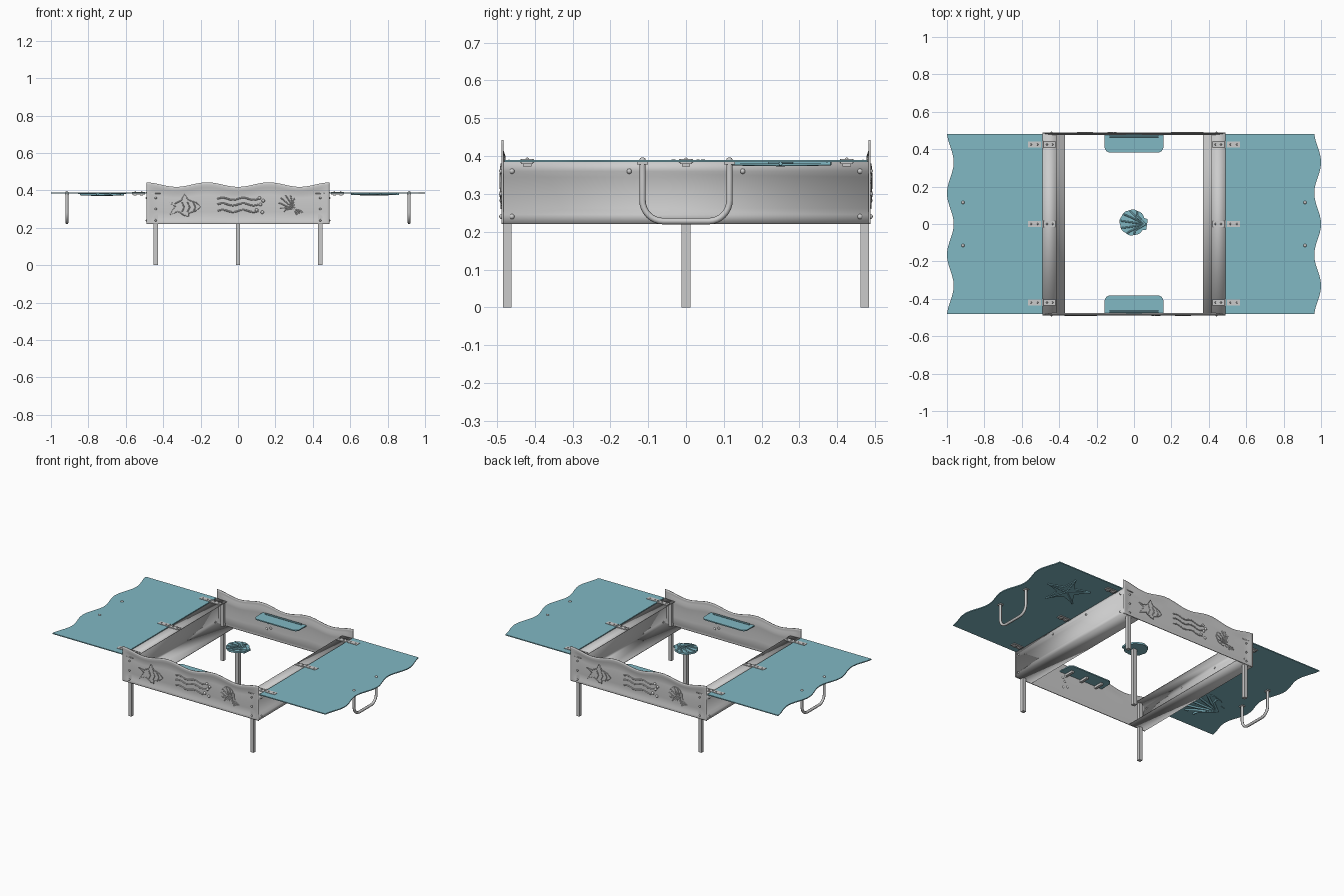
import bpy, bmesh
from math import sin, cos, pi, radians
from mathutils import Matrix, Vector

if "Cube" in bpy.data.objects:
    bpy.data.objects.remove(bpy.data.objects["Cube"])

teal = bpy.data.materials.new("teal")
teal.diffuse_color = (0.22, 0.48, 0.55, 1)
teal.use_nodes = True
teal.node_tree.nodes["Principled BSDF"].inputs["Base Color"].default_value = teal.diffuse_color
I = Matrix.Identity(4)
WAVE = 2 * pi / 0.33


def finish(name, bm, mat=None, m=I, smooth=True):
    bmesh.ops.transform(bm, matrix=m, verts=bm.verts)
    bmesh.ops.recalc_face_normals(bm, faces=bm.faces)
    me = bpy.data.meshes.new(name)
    bm.to_mesh(me)
    bm.free()
    ob = bpy.data.objects.new(name, me)
    bpy.context.collection.objects.link(ob)
    if mat:
        me.materials.append(mat)
    if smooth:
        me.shade_smooth()
        me.set_sharp_from_angle(angle=radians(35))
    return ob


def boxes(name, items, mat=None):
    bm = bmesh.new()
    for c, s in items:
        bmesh.ops.create_cube(bm, size=1, matrix=Matrix.Translation(c) @ Matrix.Diagonal((*s, 1)))
    return finish(name, bm, mat, smooth=False)


def domes(name, points, r):
    bm = bmesh.new()
    for p in points:
        bmesh.ops.create_uvsphere(bm, u_segments=12, v_segments=8, radius=r, matrix=Matrix.Translation(p))
    return finish(name, bm)


def plate(name, pts, z0, z1, mat=None, m=I):
    bm = bmesh.new()
    f = bm.faces.new([bm.verts.new((x, y, z0)) for x, y in pts])
    r = bmesh.ops.extrude_face_region(bm, geom=[f])
    for v in r["geom"]:
        if isinstance(v, bmesh.types.BMVert):
            v.co.z = z1
    return finish(name, bm, mat, m)


def tubes(name, paths, r, mat=None, m=I, cyclic=False):
    cu = bpy.data.curves.new(name, 'CURVE')
    cu.dimensions = '3D'
    cu.bevel_depth, cu.bevel_resolution, cu.use_fill_caps = r, 2, True
    for path in paths:
        s = cu.splines.new('POLY')
        s.points.add(len(path) - 1)
        for p, q in zip(s.points, path):
            p.co = (*(m @ Vector(q)), 1)
        s.use_cyclic_u = cyclic
    tmp = bpy.data.objects.new(name, cu)
    bpy.context.collection.objects.link(tmp)
    me = bpy.data.meshes.new_from_object(tmp.evaluated_get(bpy.context.evaluated_depsgraph_get()))
    bpy.data.objects.remove(tmp)
    ob = bpy.data.objects.new(name, me)
    bpy.context.collection.objects.link(ob)
    me.materials.clear()
    if mat:
        me.materials.append(mat)
    me.shade_smooth()
    return ob


def shell(name, R, h, mat, m):
    # scalloped fan opening to +x, with two ears at the hinge
    pts = []
    for i in range(91):
        a = radians(-150 + 300 * i / 90)
        r = R * (0.95 + 0.05 * abs(cos(a * 4.2)))
        pts.append((r * cos(a), r * sin(a)))
    pts += [(-1.12 * R, 0.4 * R), (-1.12 * R, -0.4 * R)]
    plate(name, pts, 0, h, mat, m)
    ribs = [[(-R, 0, h), (-0.2 * R + 0.55 * R * cos(a) * .6, 0.6 * R * sin(a), h * 1.4),
             (0.93 * R * cos(a), 0.93 * R * sin(a), h)]
            for a in [radians(d) for d in range(-105, 106, 35)]]
    tubes(name + "_ribs", ribs, R * 0.06, mat, m)


# wavy-topped front and back panels, gently pressed in the middle
def end_panel(name, side):
    bm = bmesh.new()
    prof = [(0, 0), (.03, 0), (.08, 0), (.14, .006), (.3, .003), (.5, .004), (.7, .003),
            (.8, .006), (.88, 0), (.95, 0), (1, 0)]
    rows = []
    n = 72
    for i in range(n + 1):
        x = -0.49 + 0.98 * i / n
        top = 0.431 - 0.012 * cos(WAVE * x)
        fade = min(1, max(0, (0.49 - abs(x) - 0.012) / 0.035))
        rows.append([bm.verts.new((x, -0.488 + d * fade, 0.22 + (top - 0.22) * t)) for t, d in prof])
    for a, b in zip(rows, rows[1:]):
        for j in range(len(prof) - 1):
            bm.faces.new((a[j], b[j], b[j + 1], a[j + 1]))
    m = Matrix.Rotation(pi if side > 0 else 0, 4, 'Z')
    ob = finish(name, bm, None, m)
    mod = ob.modifiers.new("thickness", 'SOLIDIFY')
    mod.thickness = 0.005

    # sea reliefs: fish, waves, bubbles, fan with stem
    w = m @ Matrix.Translation((0, -0.483, 0)) @ Matrix.Rotation(pi / 2, 4, 'X')
    fish = [(-.37, .335), (-.335, .315), (-.365, .27), (-.32, .288), (-.29, .268), (-.265, .262),
            (-.265, .278), (-.225, .292), (-.2, .313), (-.225, .335), (-.265, .348),
            (-.285, .378), (-.305, .345), (-.335, .33)]
    plate(name + "_fish", fish, 0, 0.006, None, w)
    tubes(name + "_fish_edge", [[(x, y, .005) for x, y in fish]], 0.003, None, w, True)
    tubes(name + "_fish_stripes", [[(x, .338, .006), (x + .012, .31, .006), (x, .285, .006)]
                                   for x in (-.3, -.27, -.24)], 0.003, None, w)
    tubes(name + "_waves", [[(-.11 + .22 * i / 24, z + .006 * sin(i * pi / 6), .002) for i in range(25)]
                            for z in (.29, .325, .355)], 0.004, None, w)
    domes(name + "_bubbles", [w @ Vector((x, z, .001)) for x, z in
                              [(.1, .295), (.13, .283), (.12, .325), (.135, .345), (.115, .36)]], 0.009)
    shell(name + "_shell", 0.05, 0.005, None,
          w @ Matrix.Translation((.265, .33, 0)) @ Matrix.Rotation(radians(140), 4, 'Z'))
    tubes(name + "_tentacles", [[(.29 + k, .305 - k / 3, .003), (.305 + k, .29, .003), (.315 + k, .27 + k / 3, .003)]
                                for k in (0, .015, .03)], 0.004, None, w)


end_panel("front_panel", -1)
end_panel("back_panel", 1)

U = [(0.915, -0.115, 0.385)]
for k in range(2):
    for i in range(9):
        a = pi + (k * pi / 2) + i * pi / 16
        U.append((0.915, (0.06 if k else -0.06) + 0.055 * cos(a), 0.285 + 0.055 * sin(a)))
U.append((0.915, 0.115, 0.385))
U = [(x, y, z if z > .38 else z - .002) for x, y, z in U]

for s, side in ((1, "right"), (-1, "left")):
    # pressed side panel with top and bottom flanges
    prof = [(.415, .384), (.487, .384), (.487, .36), (.48, .345), (.48, .262), (.487, .245), (.487, .222), (.37, .222)]
    bm = bmesh.new()
    ends = [[bm.verts.new((s * x, y, z)) for x, z in prof] for y in (-.486, .486)]
    for j in range(len(prof) - 1):
        bm.faces.new((ends[0][j], ends[1][j], ends[1][j + 1], ends[0][j + 1]))
    ob = finish(side + "_side_panel", bm)
    mod = ob.modifiers.new("thickness", 'SOLIDIFY')
    mod.thickness, mod.offset = 0.004, 0
    domes(side + "_side_bolts", [(s * .487, y, z) for y, z in
                                 [(-.46, .24), (.46, .24), (-.46, .36), (.46, .36), (-.15, .36), (.15, .36)]], 0.007)

    # fold-out lid with interlocking wavy outer edge
    edge = [(s * (.982 + s * .018 * cos(WAVE * y)), y) for y in [-.48 + .96 * i / 64 for i in range(65)]]
    plate(side + "_lid", [(s * .49, -.48)] + edge + [(s * .49, .48)], 0.384, 0.390, teal)

    # lid handle with end bolts
    mx = Matrix.Diagonal((s, 1, 1, 1))
    low = [(x, y, z - .0) for x, y, z in U]
    tubes(side + "_lid_handle", [[(x, y, .228 + (z - .228) if z > .35 else max(.228, z)) for x, y, z in
                                  [low[0]] + [(p[0], p[1], p[2]) for p in low[1:-1]] + [low[-1]]]], 0.0085, None, mx)
    domes(side + "_handle_bolts", [(s * .915, y, .388) for y in (-.115, .115)], 0.009)
    boxes(side + "_handle_feet", [((s * .915, y, .381), (.022, .028, .006)) for y in (-.115, .115)])

    # three hinges
    items = []
    for y in (-.42, 0, .425):
        items += [((s * .453, y, .388), (.066, .032, .004)), ((s * .533, y, .382), (.07, .032, .006)),
                  ((s * .533, y, .391), (.07, .032, .003)),
                  ((s * .515, y, .376), (.016, .022, .008)), ((s * .55, y, .376), (.016, .022, .008))]
    boxes(side + "_hinge_plates", items)
    tubes(side + "_hinge_pins", [[(s * .489, y - .018, .388), (s * .489, y + .018, .388)]
                                 for y in (-.42, 0, .425)], 0.005)
    domes(side + "_hinge_screws", [(s * x, y, .391) for y in (-.42, 0, .425) for x in (.435, .465, .515, .55)], 0.005)

# corner legs
for sx, nx in ((-1, "left"), (1, "right")):
    for sy, ny in ((-1, "front"), (1, "back")):
        boxes(f"{ny}_{nx}_leg", [((sx * .44, sy * .473, .19), (.022, .022, .38))])
domes("end_panel_bolts", [(x, s * .488, z) for x in (-.44, .44) for s in (-1, 1) for z in (.24, .30, .36)], 0.006)

# corner seats with rounded inner corners and under-seat brackets
seat = [(-.157, .48)] + [(cx + .03 * cos(a), .412 + .03 * sin(a)) for cx, a0 in ((-.127, pi), (.127, 1.5 * pi))
                         for a in [a0 + i * pi / 12 for i in range(7)]] + [(.157, .48)]
for s, n in ((1, "back"), (-1, "front")):
    r = Matrix.Rotation(0 if s > 0 else pi, 4, 'Z')
    plate(n + "_seat", seat, 0.376, 0.383, teal, r)
    tubes(n + "_seat_rail", [[(-.13, .468, .386), (.13, .468, .386)]], 0.005, teal, r)
    boxes(n + "_seat_brackets", [((x, s * .45, .368), (.016, .06, .014)) for x in (-.11, 0, .11)])

# shell table on centre post
boxes("centre_post", [((0, 0, .186), (.024, .024, .372))])
shell("centre_shell", 0.07, 0.012, teal, Matrix.Translation((-.008, .008, .370)) @ Matrix.Rotation(radians(172), 4, 'Z'))

# reliefs beneath the lids: starfish and shell
star = [((.14 if i % 2 == 0 else .055) * cos(i * pi / 5), (.14 if i % 2 == 0 else .055) * sin(i * pi / 5)) for i in range(10)]
under = Matrix.Translation((.72, .25, .385)) @ Matrix.Rotation(pi, 4, 'X')
plate("starfish_relief", star, 0, 0.006, teal, under)
tubes("starfish_arms", [[(0, 0, .007), (x, y, .005)] for x, y in star[::2]], 0.005, teal, under)
shell("shell_relief", 0.12, 0.005, teal, Matrix.Translation((-.72, -.25, .385)) @ Matrix.Rotation(pi, 4, 'X'))
